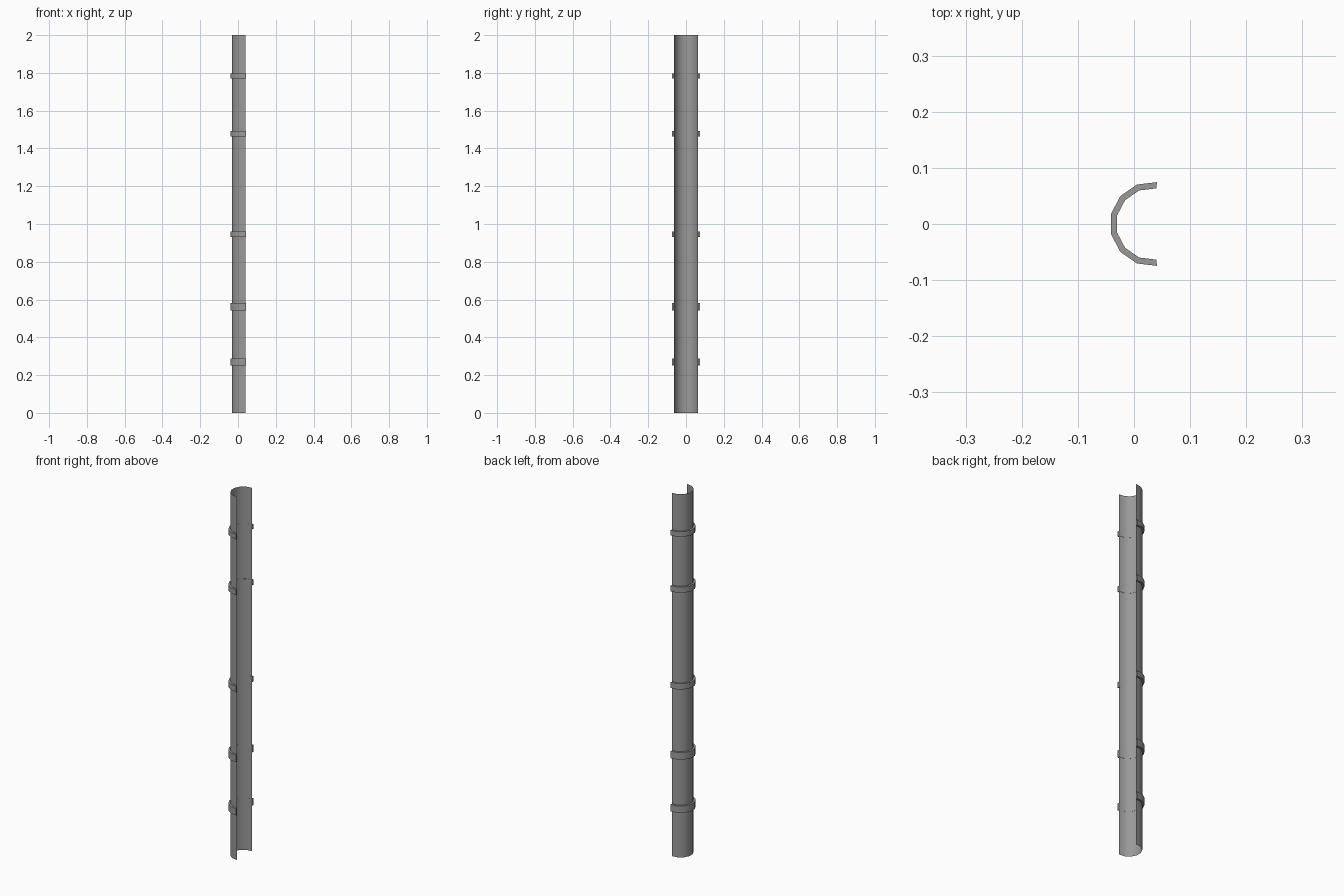
import bpy, bmesh, math

cube = bpy.data.objects.get("Cube")
if cube:
    bpy.data.objects.remove(cube, do_unlink=True)

SIDES, SPAN = 13, 7          # open arc: 7 sides of a 13-sided tube
AXIS_X = 0.032
PIPE_R, BAND_IN, BAND_OUT = 0.0645, 0.064, 0.0752

grey = bpy.data.materials.new("metal_grey")
grey.use_nodes = True
colour = (0.32, 0.32, 0.32, 1)
grey.diffuse_color = colour
grey.node_tree.nodes["Principled BSDF"].inputs["Base Color"].default_value = colour


def arc(radius):
    """Points of the arc, open towards +x."""
    step = 2 * math.pi / SIDES
    angles = [math.pi + (i - SPAN / 2) * step for i in range(SPAN + 1)]
    return [(AXIS_X + radius * math.cos(a), radius * math.sin(a)) for a in angles]


def extrude_outline(name, outline, z0, z1, closed):
    """Raise an outline from z0 to z1; a closed one is capped into a solid."""
    bm = bmesh.new()
    low = [bm.verts.new((x, y, z0)) for x, y in outline]
    high = [bm.verts.new((x, y, z1)) for x, y in outline]
    n = len(outline)
    for i in range(n if closed else n - 1):
        j = (i + 1) % n
        bm.faces.new((low[i], low[j], high[j], high[i]))
    if closed:
        half = n // 2
        for ring in (low, high):
            for i in range(half - 1):
                bm.faces.new((ring[i], ring[i + 1], ring[n - 2 - i], ring[n - 1 - i]))
        bmesh.ops.recalc_face_normals(bm, faces=bm.faces)
    mesh = bpy.data.meshes.new(name)
    bm.to_mesh(mesh)
    bm.free()
    mesh.materials.append(grey)
    obj = bpy.data.objects.new(name, mesh)
    bpy.context.collection.objects.link(obj)
    bpy.ops.object.select_all(action="DESELECT")
    obj.select_set(True)
    bpy.context.view_layer.objects.active = obj
    bpy.ops.object.shade_smooth_by_angle(angle=math.radians(35))


# Thin half pipe
extrude_outline("half_pipe", arc(PIPE_R), 0, 2, closed=False)

# Clamping bands around the outside
band_outline = arc(BAND_OUT) + arc(BAND_IN)[::-1]
bands = [(0.25, 0.288), (0.543, 0.582), (0.93, 0.961), (1.462, 1.493), (1.77, 1.798)]
for number, (bottom, top) in enumerate(bands, 1):
    extrude_outline(f"band_{number}", band_outline, bottom, top, closed=True)
